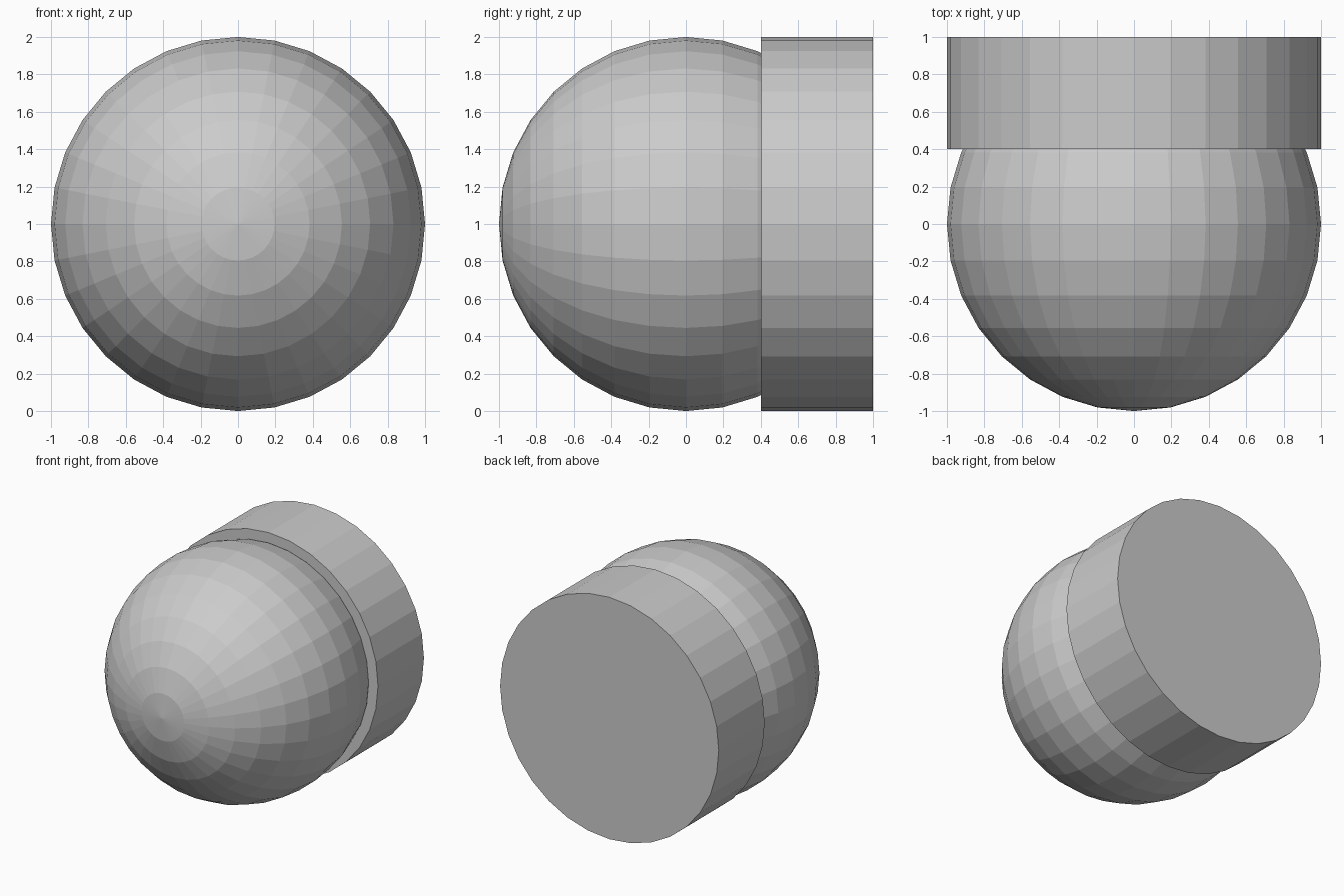
import bpy
from math import pi

if "Cube" in bpy.data.objects:
    bpy.data.objects.remove(bpy.data.objects["Cube"])

# Faceted ball with its poles along y
bpy.ops.mesh.primitive_uv_sphere_add(segments=32, ring_count=16, radius=1,
                                     location=(0, 0, 1), rotation=(pi / 2, 0, 0))
bpy.context.object.name = "round_body"

# Flat drum capping the back of the ball, from y = 0.4 to y = 1
bpy.ops.mesh.primitive_cylinder_add(vertices=32, radius=1, depth=0.6,
                                    location=(0, 0.7, 1), rotation=(pi / 2, 0, 0))
bpy.context.object.name = "back_drum"
